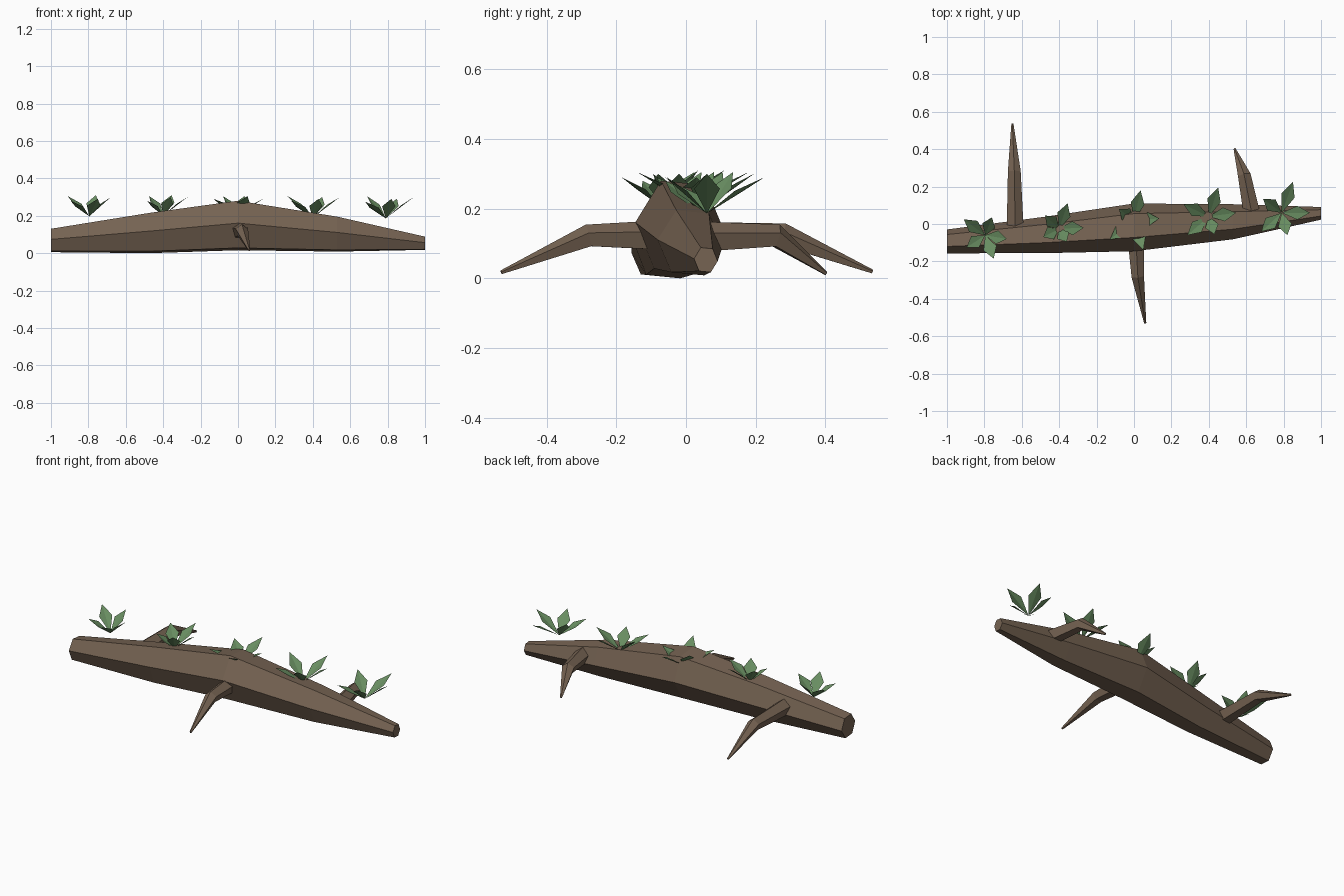
import bpy, math
from mathutils import Vector

if "Cube" in bpy.data.objects:
    bpy.data.objects.remove(bpy.data.objects["Cube"])


def material(name, rgb):
    m = bpy.data.materials.new(name)
    m.diffuse_color = (*rgb, 1)
    m.use_nodes = True
    m.node_tree.nodes["Principled BSDF"].inputs["Base Color"].default_value = m.diffuse_color
    return m


bark = material("bark", (0.18, 0.125, 0.085))
green = material("leaf_green", (0.14, 0.27, 0.12))


def add_mesh(name, verts, faces, mat):
    me = bpy.data.meshes.new(name)
    me.from_pydata(verts, [], faces)
    me.materials.append(mat)
    ob = bpy.data.objects.new(name, me)
    bpy.context.collection.objects.link(ob)
    return ob


def skin(name, rings, mat):
    """Join equal-sized rings into a closed faceted tube."""
    n = len(rings[0])
    verts = [p for r in rings for p in r]
    faces = [(k * n + i, k * n + (i + 1) % n, (k + 1) * n + (i + 1) % n, (k + 1) * n + i)
             for k in range(len(rings) - 1) for i in range(n)]
    faces += [tuple(reversed(range(n))), tuple(range(len(verts) - n, len(verts)))]
    return add_mesh(name, verts, faces, mat)


def log_ring(x, cy, cz, ry, rz, tilt=-5):
    return [Vector((x, cy + ry * math.cos(a), cz + rz * math.sin(a)))
            for a in (math.radians(60 * i + tilt) for i in range(6))]


# Six-sided log: x, centre y, centre z, half width, half height
skin("log", [log_ring(*s) for s in [
    (-1.0, -0.093, 0.068, 0.064, 0.069),
    (-0.47, -0.058, 0.108, 0.098, 0.119),
    (0.0, -0.018, 0.148, 0.128, 0.146),
    (0.53, 0.012, 0.102, 0.094, 0.103),
    (1.0, 0.057, 0.053, 0.034, 0.039)]], bark)


def branch(name, points, radii):
    pts = [Vector(p) for p in points]
    rings = []
    for i, (p, r) in enumerate(zip(pts, radii)):
        d = (pts[min(i + 1, len(pts) - 1)] - pts[max(i - 1, 0)]).normalized()
        side = d.cross(Vector((0, 0, 1))).normalized()
        up = side.cross(d)
        rings.append([p + r * (side * math.cos(t) + up * math.sin(t))
                      for t in (math.tau * k / 5 + math.pi / 2 for k in range(5))])
    ob = skin(name, rings, bark)
    ob.data.flip_normals()


# Bent branches drooping to the ground
branch("branch_back_left", [(-0.635, -0.04, 0.115), (-0.64, 0.28, 0.122), (-0.65, 0.535, 0.019)],
       (0.048, 0.036, 0.006))
branch("branch_back_right", [(0.635, 0.03, 0.115), (0.59, 0.26, 0.12), (0.538, 0.402, 0.014)],
       (0.048, 0.036, 0.006))
branch("branch_front", [(0.01, -0.08, 0.12), (0.02, -0.28, 0.12), (0.06, -0.53, 0.017)],
       (0.046, 0.035, 0.006))


def leaf_clump(name, base, tips):
    """Kite-shaped leaves fanning out of one point, lightly folded on the midrib."""
    b, verts, faces = Vector(base), [], []
    for tx, ty, tz in tips:
        tip = Vector((tx, ty, tz))
        d = tip - b
        side = d.cross(Vector((0, 0, 1))).normalized()
        lift = side.cross(d).normalized() * 0.006
        mid = b + d * 0.58
        w = 0.037
        k = len(verts)
        verts += [b, mid + side * w + lift, tip, mid - side * w + lift]
        faces += [(k, k + 1, k + 2), (k, k + 2, k + 3)]
    add_mesh(name, verts, faces, green)


# Five clumps along the top of the log
leaf_clump("leaves_1", (-0.795, -0.06, 0.197),
           [(-0.76, 0.035, 0.31), (-0.68, -0.08, 0.30), (-0.75, -0.185, 0.29),
            (-0.895, -0.125, 0.28), (-0.91, 0.025, 0.305)])
leaf_clump("leaves_2", (-0.40, -0.025, 0.20),
           [(-0.355, 0.11, 0.31), (-0.27, -0.02, 0.30), (-0.36, -0.095, 0.30),
            (-0.485, -0.07, 0.28), (-0.475, 0.045, 0.305)])
leaf_clump("leaves_3", (0.0, 0.02, 0.205),
           [(0.035, 0.18, 0.305), (0.135, 0.03, 0.29), (0.05, -0.14, 0.305),
            (-0.13, -0.085, 0.29), (-0.08, 0.08, 0.305)])
leaf_clump("leaves_4", (0.40, 0.04, 0.19),
           [(0.45, 0.195, 0.30), (0.545, 0.06, 0.30), (0.43, -0.055, 0.29),
            (0.285, -0.06, 0.28), (0.265, 0.105, 0.305)])
leaf_clump("leaves_5", (0.79, 0.06, 0.186),
           [(0.85, 0.225, 0.29), (0.94, 0.06, 0.30), (0.82, -0.06, 0.29),
            (0.68, -0.04, 0.275), (0.69, 0.135, 0.305)])
